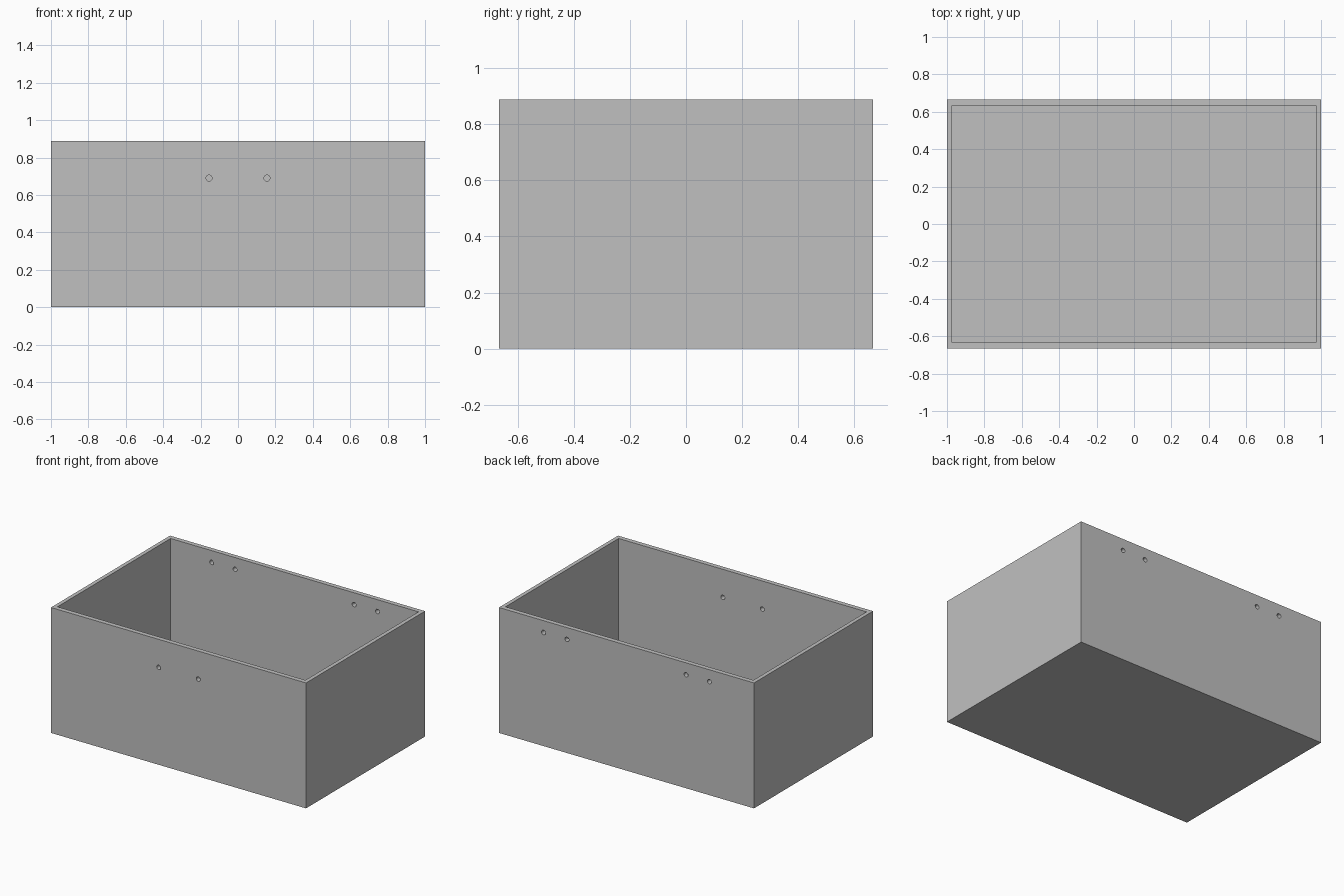
import bpy
import math

LENGTH, DEPTH, HEIGHT = 2.0, 1.333, 0.889
WALL_X, WALL_Y, FLOOR = 0.028, 0.033, 0.03
HOLE_RADIUS = 0.016

default_cube = bpy.data.objects.get("Cube")
if default_cube:
    bpy.data.objects.remove(default_cube, do_unlink=True)

# One plain grey finish
grey = bpy.data.materials.new("light grey")
grey.use_nodes = True
colour = (0.527, 0.527, 0.527, 1)
grey.diffuse_color = colour
grey.node_tree.nodes["Principled BSDF"].inputs["Base Color"].default_value = colour


def block(name, size, bottom):
    """Axis-aligned block centred on x and y, standing at a given height."""
    bpy.ops.mesh.primitive_cube_add(size=1, location=(0, 0, bottom + size[2] / 2))
    obj = bpy.context.object
    obj.name = name
    obj.scale = size
    bpy.ops.object.transform_apply(location=True, rotation=False, scale=True)
    obj.data.materials.append(grey)
    return obj


def cut(target, cutter):
    """Subtract a cutter from the target, then remove the cutter."""
    cutter.hide_render = True
    mod = target.modifiers.new("cut", "BOOLEAN")
    mod.operation = "DIFFERENCE"
    mod.solver = "EXACT"
    mod.object = cutter
    bpy.context.view_layer.objects.active = target
    bpy.ops.object.modifier_apply(modifier=mod.name)
    bpy.data.objects.remove(cutter, do_unlink=True)


# Open-topped box with a hollow interior
box = block("open_box", (LENGTH, DEPTH, HEIGHT), 0)
cut(box, block("cavity", (LENGTH - 2 * WALL_X, DEPTH - 2 * WALL_Y, HEIGHT), FLOOR))

# Drilled holes: one pair in the front wall, two pairs in the back wall
front_holes = [(0.155, -1, 0.69)]
back_holes = [(0.467, 1, 0.805), (0.65, 1, 0.805)]
for x, wall, z in front_holes + back_holes:
    for side in (-1, 1):
        bpy.ops.mesh.primitive_cylinder_add(
            vertices=16, radius=HOLE_RADIUS, depth=4 * WALL_Y,
            location=(side * x, wall * (DEPTH - WALL_Y) / 2, z),
            rotation=(math.pi / 2, 0, 0))
        drill = bpy.context.object
        drill.name = "hole_cutter"
        drill.data.materials.append(grey)
        cut(box, drill)

# Flat walls with smooth hole linings
bpy.ops.object.select_all(action="DESELECT")
box.select_set(True)
bpy.context.view_layer.objects.active = box
bpy.ops.object.shade_smooth_by_angle(angle=math.radians(30))
